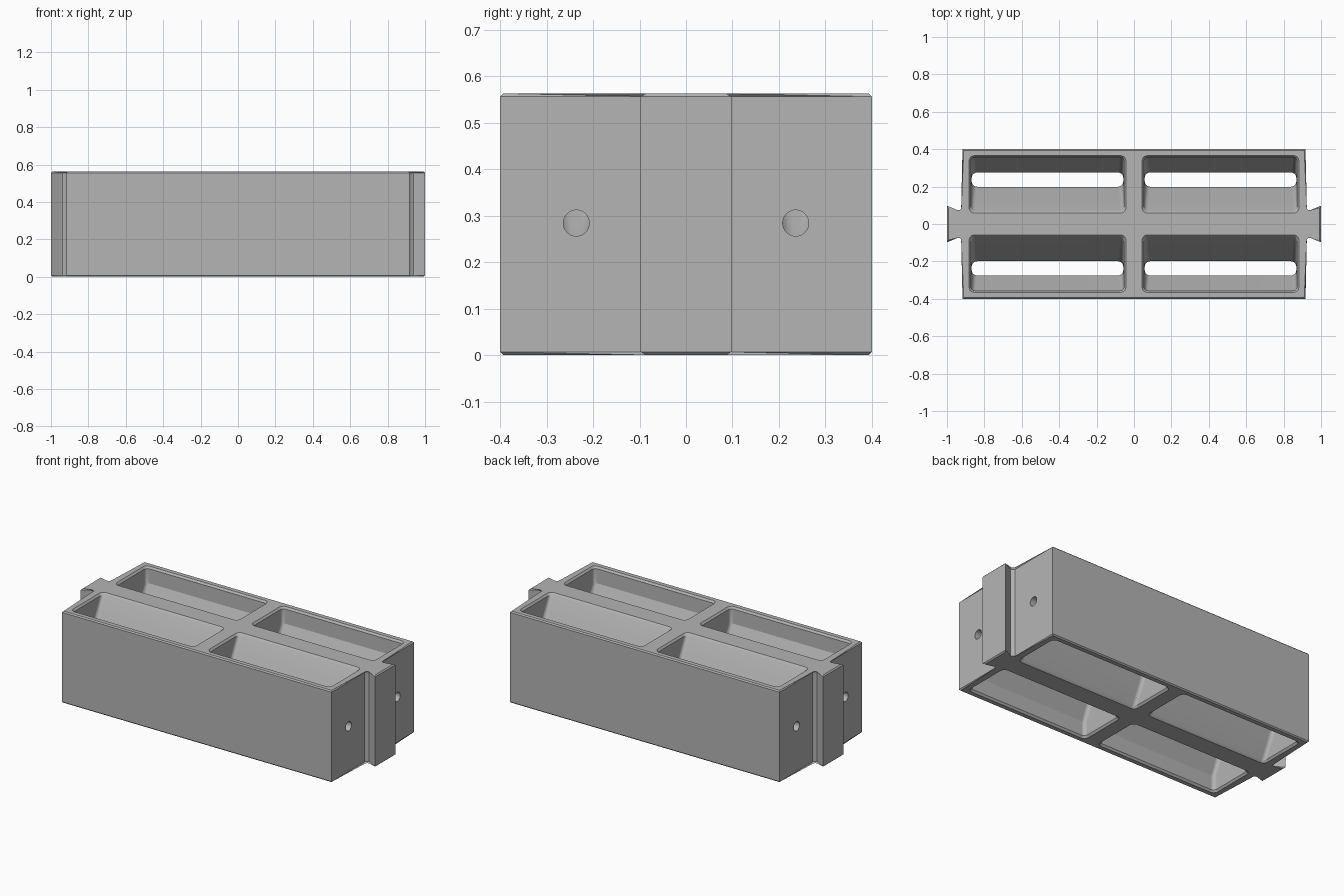
import bpy, bmesh, math
from mathutils import Vector

H = 0.563         # block height
HOLE_Y = 0.236    # side hole offset

cube = bpy.data.objects.get("Cube")
if cube:
    bpy.data.objects.remove(cube, do_unlink=True)

grey = bpy.data.materials.new("plain grey")
grey.use_nodes = True
grey.diffuse_color = (0.46, 0.46, 0.46, 1)
grey.node_tree.nodes["Principled BSDF"].inputs["Base Color"].default_value = (0.46, 0.46, 0.46, 1)


def finish(bm, name):
    bmesh.ops.recalc_face_normals(bm, faces=bm.faces)
    mesh = bpy.data.meshes.new(name)
    bm.to_mesh(mesh)
    bm.free()
    mesh.materials.append(grey)
    obj = bpy.data.objects.new(name, mesh)
    bpy.context.collection.objects.link(obj)
    return obj


def loft(bm, rings):
    """Join rings of equal point count into a closed solid."""
    rows = [[bm.verts.new(p) for p in ring] for ring in rings]
    n = len(rows[0])
    for low, high in zip(rows, rows[1:]):
        for i in range(n):
            j = (i + 1) % n
            bm.faces.new((low[i], low[j], high[j], high[i]))
    bm.faces.new(rows[0][::-1])
    bm.faces.new(rows[-1])


def rounded_rect(x0, x1, y0, y1, z, r, steps=5):
    corners = ((x1 - r, y1 - r), (x0 + r, y1 - r), (x0 + r, y0 + r), (x1 - r, y0 + r))
    return [Vector((cx + r * math.cos(a), cy + r * math.sin(a), z))
            for k, (cx, cy) in enumerate(corners)
            for a in [(k + s / steps) * math.pi / 2 for s in range(steps + 1)]]


def apply(obj, kind, **settings):
    mod = obj.modifiers.new(kind.lower(), kind)
    for key, value in settings.items():
        setattr(mod, key, value)
    bpy.context.view_layer.objects.active = obj
    bpy.ops.object.modifier_apply(modifier=mod.name)


# Block outline with a flared tongue at each end, chamfered at top and bottom
quarter = [(1.0, 0.098), (0.947, 0.068), (0.937, 0.066), (0.927, 0.07), (0.917, 0.08), (0.917, 0.4)]
half = quarter + [(-x, y) for x, y in reversed(quarter)]
outline = half + [(-x, -y) for x, y in reversed(half)][::-1]
bm = bmesh.new()
loft(bm, [[Vector((x, y, z)) for x, y in outline] for z in (0, H)])
rims = [e for e in bm.edges if abs(e.verts[0].co.z - e.verts[1].co.z) < 0.001]
bmesh.ops.bevel(bm, geom=rims, offset=0.007, segments=1, affect='EDGES')
block = finish(bm, "block")

# Pocket levels, from the rim down: depth, inner y, outer y, end margin, corner radius
levels = [(-0.02, 0.058, 0.366, 0.0, 0.03), (0.0, 0.058, 0.366, 0.0, 0.03),
          (0.012, 0.072, 0.357, 0.01, 0.022), (0.1, 0.12, 0.355, 0.012, 0.022),
          (0.25, 0.199, 0.276, 0.014, 0.03)]
shape = [(H - d, *rest) for d, *rest in levels] + [(d, *rest) for d, *rest in reversed(levels)]

cutters = []
for sx in (-1, 1):
    for sy in (-1, 1):
        # Waisted pocket, open at top and bottom
        bm = bmesh.new()
        rings = [rounded_rect(0.043 + m, 0.882 - m, y0, y1, z, r) for z, y0, y1, m, r in shape]
        loft(bm, [[Vector((p.x * sx, p.y * sy, p.z)) for p in ring] for ring in rings])
        cutters.append(finish(bm, "pocket_cutter"))
        # Round hole through the end wall
        bm = bmesh.new()
        loft(bm, [[Vector((sx * x, sy * HOLE_Y + 0.028 * math.cos(a), 0.284 + 0.028 * math.sin(a)))
                   for a in [i * math.tau / 32 for i in range(32)]] for x in (0.8, 1.05)])
        cutters.append(finish(bm, "hole_cutter"))

for cutter in cutters:
    apply(block, "BOOLEAN", operation='DIFFERENCE', solver='EXACT', object=cutter)
    bpy.data.objects.remove(cutter, do_unlink=True)

# Smooth the fillets while keeping the flats flat
for obj in bpy.context.selected_objects:
    obj.select_set(False)
block.select_set(True)
bpy.context.view_layer.objects.active = block
bpy.ops.object.shade_smooth_by_angle(angle=math.radians(24))
apply(block, "WEIGHTED_NORMAL", keep_sharp=True)
